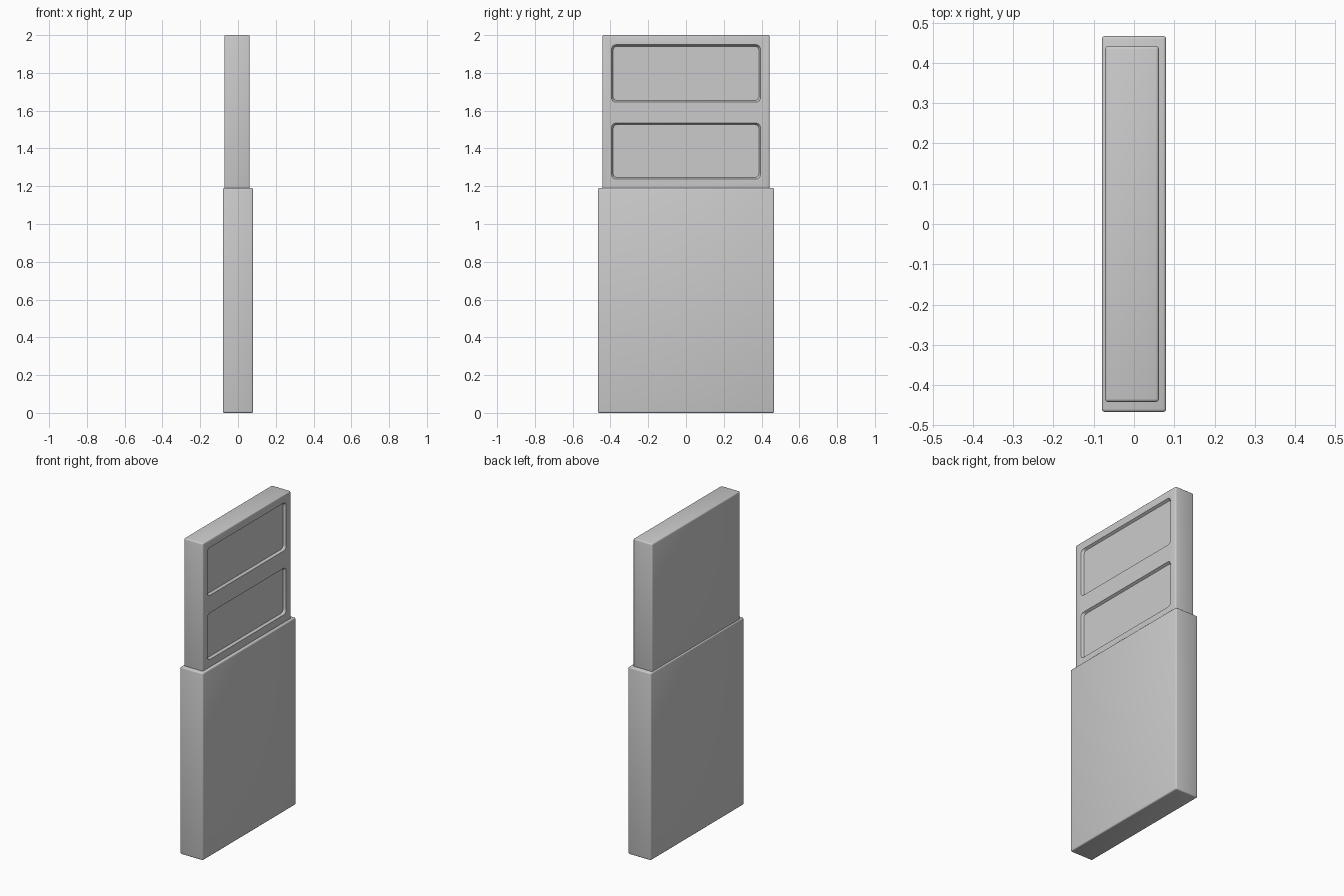
import bpy, bmesh, math
from mathutils import Vector

default = bpy.data.objects.get("Cube")
if default:
    bpy.data.objects.remove(default, do_unlink=True)

# Single plain grey
grey = bpy.data.materials.new("plain_grey")
grey.use_nodes = True
colour = (0.6, 0.6, 0.6, 1.0)
grey.diffuse_color = colour
grey.node_tree.nodes["Principled BSDF"].inputs["Base Color"].default_value = colour


def block(name, low, high, taper=0.0, corner=0.0):
    """Box between two corners; may narrow towards -x and round its x-running edges."""
    low, high = Vector(low), Vector(high)
    mid, size = (low + high) / 2, high - low
    bm = bmesh.new()
    bmesh.ops.create_cube(bm, size=1)
    for v in bm.verts:
        inset = taper if v.co.x < 0 else 0
        v.co = Vector((v.co.x * size.x,
                       v.co.y * (size.y - 2 * inset),
                       v.co.z * (size.z - 2 * inset))) + mid
    if corner:
        edges = [e for e in bm.edges
                 if abs(e.verts[0].co.x - e.verts[1].co.x) > size.x / 2]
        bmesh.ops.bevel(bm, geom=edges, offset=corner, segments=4,
                        profile=0.5, affect='EDGES')
    bmesh.ops.recalc_face_normals(bm, faces=bm.faces)
    mesh = bpy.data.meshes.new(name)
    bm.to_mesh(mesh)
    bm.free()
    mesh.materials.append(grey)
    ob = bpy.data.objects.new(name, mesh)
    bpy.context.collection.objects.link(ob)
    return ob


def activate(ob):
    bpy.ops.object.select_all(action='DESELECT')
    ob.select_set(True)
    bpy.context.view_layer.objects.active = ob


def finish(ob, width):
    """Round the edges and smooth the shading."""
    activate(ob)
    bevel = ob.modifiers.new("rounded_edges", 'BEVEL')
    bevel.width = width
    bevel.segments = 3
    bevel.limit_method = 'ANGLE'
    bpy.ops.object.modifier_apply(modifier=bevel.name)
    bpy.ops.object.shade_smooth_by_angle(angle=math.radians(35))


# Wide lower body
lower = block("lower_body", (-0.08, -0.467, 0), (0.08, 0.467, 1.19))
finish(lower, 0.008)

# Narrower upper body, slightly off centre
upper = block("upper_body", (-0.072, -0.442, 1.15), (0.062, 0.442, 2.0))
finish(upper, 0.008)

# Two rounded recesses in the +x face
for bottom, top in ((1.23, 1.542), (1.637, 1.957)):
    cutter = block("recess_cutter", (0.047, -0.402, bottom), (0.077, 0.402, top),
                   taper=0.016, corner=0.02)
    cutter.hide_render = True
    activate(upper)
    cut = upper.modifiers.new("recess", 'BOOLEAN')
    cut.operation = 'DIFFERENCE'
    cut.solver = 'EXACT'
    cut.object = cutter
    bpy.ops.object.modifier_apply(modifier=cut.name)
    bpy.data.objects.remove(cutter, do_unlink=True)
activate(upper)
bpy.ops.object.shade_smooth_by_angle(angle=math.radians(35))
